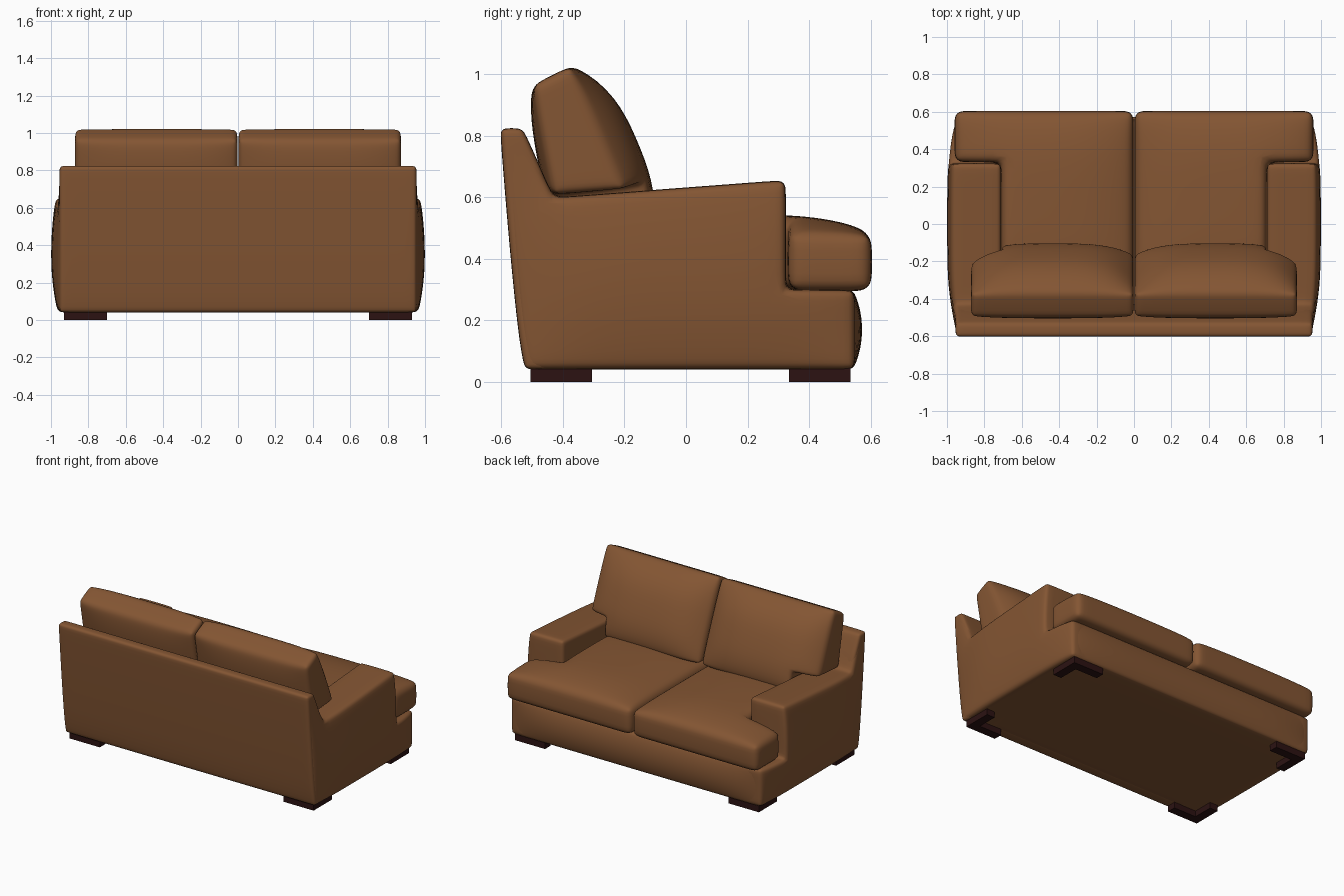
import bpy, bmesh, math

if "Cube" in bpy.data.objects:
    bpy.data.objects.remove(bpy.data.objects["Cube"], do_unlink=True)


def material(name, colour):
    m = bpy.data.materials.new(name)
    m.use_nodes = True
    m.diffuse_color = colour
    bsdf = m.node_tree.nodes["Principled BSDF"]
    bsdf.inputs["Base Color"].default_value = colour
    bsdf.inputs["Roughness"].default_value = 0.6
    return m


leather = material("brown_leather", (0.23, 0.092, 0.033, 1))
dark_wood = material("dark_wood", (0.025, 0.006, 0.006, 1))


def spread(stops, step=0.1):
    """Subdivide the spans between stops into roughly equal steps."""
    out = [stops[0]]
    for a, b in zip(stops, stops[1:]):
        n = max(1, round((b - a) / step))
        out += [a + (b - a) * i / n for i in range(1, n + 1)]
    return out


def crown(t, lo, hi, power):
    """Pillow swelling: 1 in the middle of the span, 0 at its ends."""
    a = min(1, abs(2 * (t - lo) / (hi - lo) - 1))
    return 1 - a ** power


def slab(name, us, vs, place, keep=lambda u, v: True, bevel=0.03, mat=leather):
    """Grid of kept cells, thickened (w = 0 to 1), shaped by place, rounded on sharp edges."""
    bm = bmesh.new()
    grid = {(i, j): bm.verts.new((u, v, 0)) for i, u in enumerate(us) for j, v in enumerate(vs)}
    for i in range(len(us) - 1):
        for j in range(len(vs) - 1):
            if keep((us[i] + us[i + 1]) / 2, (vs[j] + vs[j + 1]) / 2):
                bm.faces.new([grid[i, j], grid[i + 1, j], grid[i + 1, j + 1], grid[i, j + 1]])
    bmesh.ops.delete(bm, geom=[v for v in bm.verts if not v.link_faces], context="VERTS")
    ext = bmesh.ops.extrude_face_region(bm, geom=bm.faces[:], use_keep_orig=True)
    for v in ext["geom"]:
        if isinstance(v, bmesh.types.BMVert):
            v.co.z = 1
    bmesh.ops.recalc_face_normals(bm, faces=bm.faces[:])
    weight = bm.edges.layers.float.new("bevel_weight_edge")
    for e in bm.edges:
        if e.calc_face_angle(0) > 1:
            e[weight] = 1
    for v in bm.verts:
        v.co = place(*v.co)
    bmesh.ops.recalc_face_normals(bm, faces=bm.faces[:])
    mesh = bpy.data.meshes.new(name)
    bm.to_mesh(mesh)
    bm.free()
    mesh.materials.append(mat)
    ob = bpy.data.objects.new(name, mesh)
    bpy.context.collection.objects.link(ob)
    if bevel:
        mod = ob.modifiers.new("rounding", "BEVEL")
        mod.limit_method = "WEIGHT"
        mod.width = bevel
        mod.segments = 3
        sub = ob.modifiers.new("smoothing", "SUBSURF")
        sub.levels = sub.render_levels = 1
        mesh.shade_smooth()
    return ob


def lerp(a, b, t):
    return a + (b - a) * t


def rear(z):
    """Slightly curved, leaning rear surface of the sofa."""
    return -0.525 - 0.08 * max(0, (z - 0.04) / 0.785) ** 0.75


def back_front(z):
    """Front surface of the backrest, sloping above the arms."""
    return -0.43 - 0.1 * max(0, (z - 0.6) / 0.225)


# Base with a swollen front panel
def base_place(u, v, w):
    swell = 0.03 * crown(v, 0.04, 0.3, 2) * crown(u, -0.945, 0.945, 6)
    return u, lerp(-0.48, 0.545 + swell, w), v


slab("base", spread([-0.945, 0.945]), spread([0.04, 0.3], 0.065), base_place, bevel=0.02)

# Backrest panel
slab("backrest", spread([-0.955, 0.955]), spread([0.04, 0.6, 0.825]),
     lambda u, v, w: (u, lerp(rear(v), back_front(v), w), v), bevel=0.022)

for name, s in (("left", 1), ("right", -1)):

    # Arm side panel, stepped down at the front, bulging outwards
    def arm_place(y, z, w):
        swell = 0.045 * crown(y, -0.53, 0.55, 4) * crown(z, 0.0, 0.7, 2)
        x = lerp(0.71, 0.955 + swell, w)
        if y <= -0.42:
            t = (y + 0.53) / 0.1
            return s * x, lerp(rear(z) + 0.004, back_front(z), t), z
        lift = 0.055 * (y + 0.43) / 0.73 * max(0, (z - 0.3) / 0.3)
        return s * x, y, z + lift

    slab(name + "_arm", spread([-0.53, -0.43, 0.325, 0.55]), spread([0.04, 0.3, 0.6, 0.825]),
         arm_place, lambda y, z: (z < 0.3 or y < 0.325) and (z < 0.6 or y < -0.43), 0.028)

    # Seat cushion, wrapping around the front of the arm
    def seat_place(x, y, w):
        swell = 0.06 * crown(x, 0, 0.96, 3) * crown(y, -0.4, 0.605, 4)
        return s * x, y, lerp(0.295, 0.485 + swell, w)

    slab(name + "_seat_cushion", spread([0.002, 0.71, 0.96]), spread([-0.35, 0.33, 0.605]),
         seat_place, lambda x, y: x < 0.71 or y > 0.33, 0.045)

    # Leaning back cushion, with an ear resting on the arm
    def back_place(x, t, w):
        puff = crown(x, 0, 0.87, 4) * crown(t, -0.1, 1, 3)
        y = lerp(lerp(-0.41, -0.50, t) - 0.03 * puff, lerp(-0.15, -0.37, t) + 0.095 * puff, w)
        z = lerp(lerp(0.50, 0.965, t), lerp(0.50, 1.03, t) + 0.035 * puff, w)
        return s * x, y, z

    slab(name + "_back_cushion", spread([0.002, 0.71, 0.872]), spread([0, 0.23, 1], 0.13),
         back_place, lambda x, t: x < 0.71 or t > 0.23, 0.03)

    # L-shaped corner feet
    for end, y0, y1, split in (("front", 0.335, 0.535, 0.475), ("rear", -0.505, -0.305, -0.445)):
        slab(name + "_" + end + "_foot", [0.70, 0.87, 0.93], [y0, split, y1],
             lambda x, y, w: (s * x, y, 0.055 * w),
             lambda x, y: x > 0.87 or (y > split) == (end == "front"), 0, dark_wood)
